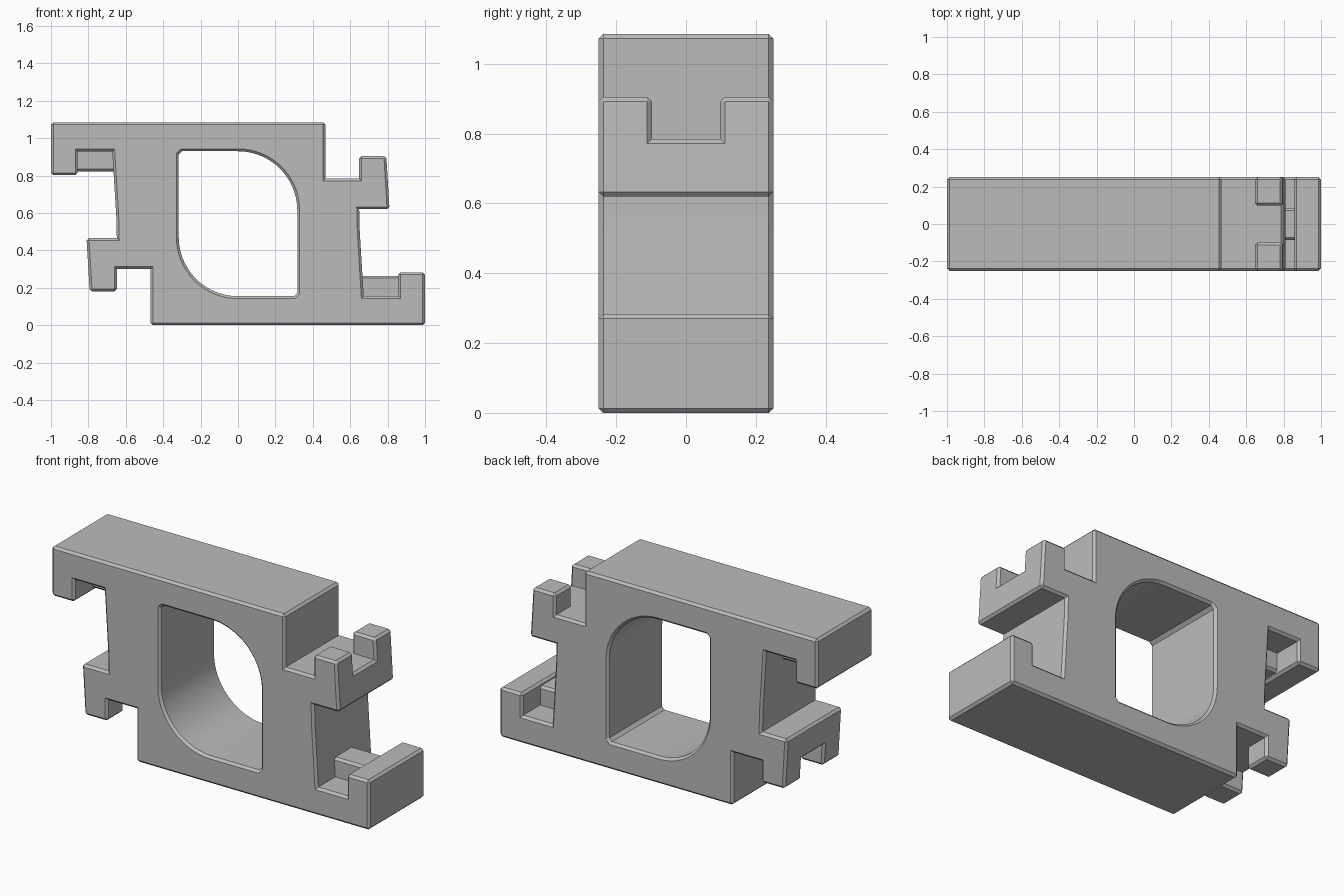
import bpy, bmesh, math

cube = bpy.data.objects.get("Cube")
if cube:
    bpy.data.objects.remove(cube)

HEIGHT, DEPTH, CHAMFER = 1.085, 0.25, 0.013

grey = bpy.data.materials.new("plain grey")
grey.use_nodes = True
colour = (0.5, 0.5, 0.5, 1)
grey.diffuse_color = colour
grey.node_tree.nodes["Principled BSDF"].inputs["Base Color"].default_value = colour


def turned(points):
    """Half turn about the centre of the block."""
    return [(-x, HEIGHT - z) for x, z in points]


def extrude_profile(name, points, half_depth):
    """Solid made by extruding an x-z profile along y."""
    bm = bmesh.new()
    face = bm.faces.new([bm.verts.new((x, -half_depth, z)) for x, z in points])
    moved = bmesh.ops.extrude_face_region(bm, geom=[face])["geom"]
    verts = [v for v in moved if isinstance(v, bmesh.types.BMVert)]
    bmesh.ops.translate(bm, verts=verts, vec=(0, 2 * half_depth, 0))
    bmesh.ops.recalc_face_normals(bm, faces=bm.faces)
    mesh = bpy.data.meshes.new(name)
    bm.to_mesh(mesh)
    bm.free()
    obj = bpy.data.objects.new(name, mesh)
    bpy.context.collection.objects.link(obj)
    return obj


def rectangle(x0, x1, z0, z1):
    return [(x0, z0), (x1, z0), (x1, z1), (x0, z1)]


# Block outline: lower lip, groove, waist, hook and step, then its half turn
half_outline = [
    (1, 0), (1, 0.283), (0.857, 0.283), (0.857, 0.157), (0.672, 0.157),
    (0.659, 0.36), (0.651, 0.5), (0.648, 0.62), (0.81, 0.62),
    (0.793, 0.905), (0.648, 0.905), (0.648, 0.785), (0.468, 0.785),
    (0.468, HEIGHT),
]
block = extrude_profile("interlocking_block", half_outline + turned(half_outline), DEPTH)
block.data.materials.append(grey)

# Central opening: two large rounded corners, two clipped corners
R, TOP, STEPS = 0.317, 0.93, 20
half_hole = [(R - 0.017, HEIGHT - TOP), (R, HEIGHT - TOP + 0.017)]
for i in range(STEPS + 1):
    a = math.pi / 2 * i / STEPS
    half_hole.append((R * math.cos(a), TOP - R + R * math.sin(a)))
tools = [(extrude_profile("opening_cutter", half_hole + turned(half_hole), 0.4), "DIFFERENCE")]

# Slot through each hook and matching rib across each groove
slot = rectangle(0.63, 0.9, 0.785, 1.0)
rib = rectangle(0.7, 0.92, 0.09, 0.264)
rib[0], rib[3] = (0.69, 0.09), (0.64, 0.264)
for side, place in (("right", list), ("left", turned)):
    tools.append((extrude_profile(side + "_slot_cutter", place(slot), 0.098), "DIFFERENCE"))
    tools.append((extrude_profile(side + "_rib_helper", place(rib), 0.085), "UNION"))

for tool, operation in tools:
    mod = block.modifiers.new(tool.name, "BOOLEAN")
    mod.object, mod.operation, mod.solver = tool, operation, "EXACT"

# Bake the cuts and remove the helpers
bpy.context.view_layer.update()
graph = bpy.context.evaluated_depsgraph_get()
baked = bpy.data.meshes.new_from_object(block.evaluated_get(graph))
block.modifiers.clear()
block.data = baked
for tool, operation in tools:
    bpy.data.objects.remove(tool)

# Chamfer the outward edges only
bm = bmesh.new()
bm.from_mesh(baked)
bmesh.ops.remove_doubles(bm, verts=bm.verts, dist=0.0005)
bmesh.ops.dissolve_limit(bm, angle_limit=0.01, verts=bm.verts, edges=bm.edges)
sharp = [e for e in bm.edges
         if e.is_manifold and e.is_convex and e.calc_face_angle() > math.radians(40)]
bmesh.ops.bevel(bm, geom=sharp, offset=CHAMFER, offset_type="OFFSET", segments=1,
                profile=0.5, affect="EDGES", clamp_overlap=False, material=-1)
bmesh.ops.recalc_face_normals(bm, faces=bm.faces)
for face in bm.faces:
    face.material_index = 0
bm.to_mesh(baked)
bm.free()
if not baked.materials:
    baked.materials.append(grey)

# Smooth the rounded corners, keep the chamfers crisp
bpy.ops.object.select_all(action="DESELECT")
block.select_set(True)
bpy.context.view_layer.objects.active = block
bpy.ops.object.shade_smooth_by_angle(angle=math.radians(20))
